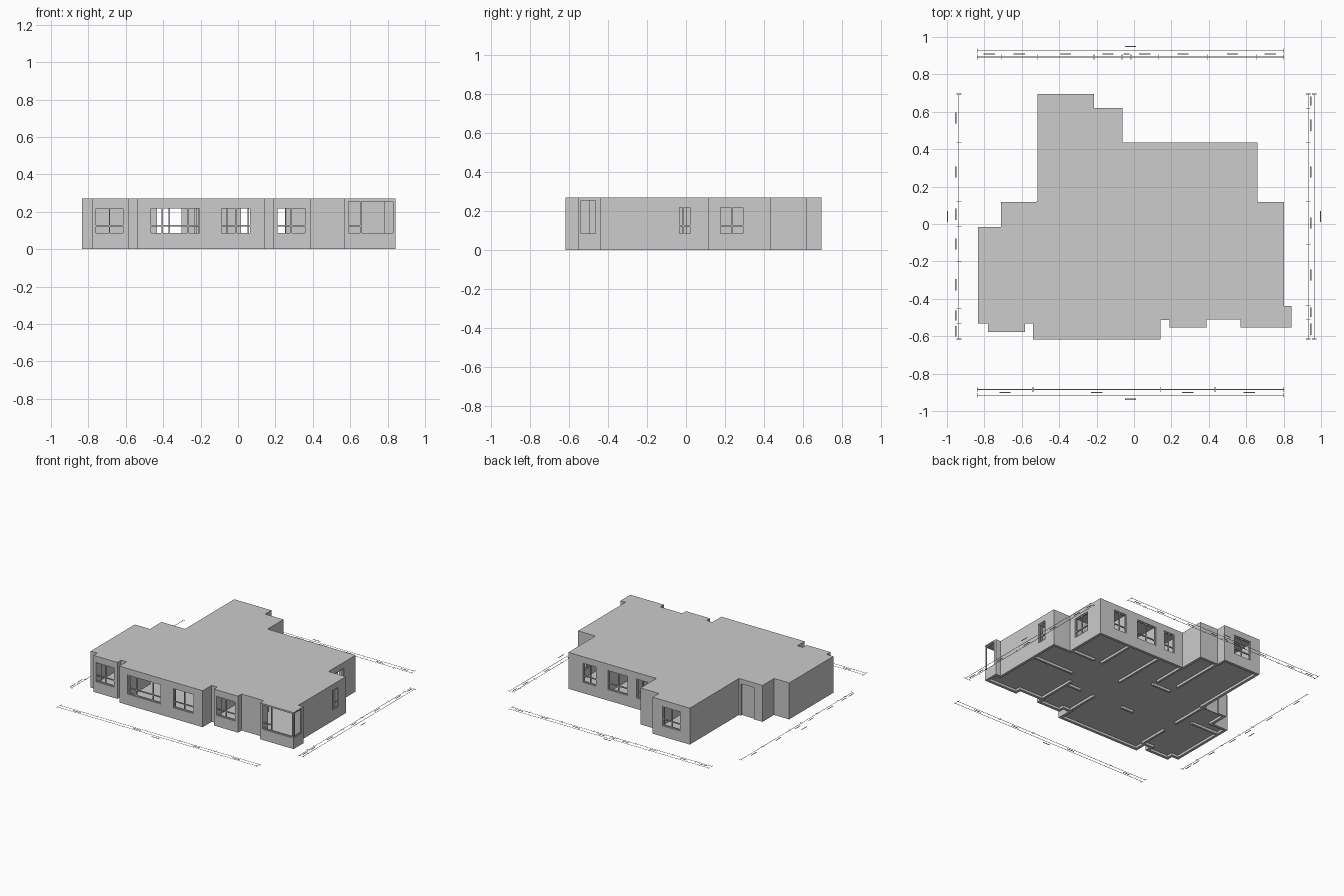
import bpy, bmesh
from mathutils import Vector

cube = bpy.data.objects.get("Cube")
if cube:
    bpy.data.objects.remove(cube, do_unlink=True)

HEIGHT, ROOF, THICK = 0.27, 0.008, 0.02
SILL, HEAD, TRANSOM = 0.08, 0.225, 0.122

# One plaster grey for the whole model
GREY = (0.604, 0.604, 0.604, 1)
plaster = bpy.data.materials.new("plaster grey")
plaster.use_nodes = True
plaster.diffuse_color = GREY
plaster.node_tree.nodes["Principled BSDF"].inputs["Base Color"].default_value = GREY


def add_box(bm, p, q):
    """Axis-aligned box between two opposite corners."""
    lo = [min(a, b) for a, b in zip(p, q)]
    hi = [max(a, b) for a, b in zip(p, q)]
    if min(h - l for l, h in zip(lo, hi)) < 1e-5:
        return
    for v in bmesh.ops.create_cube(bm, size=1)["verts"]:
        v.co = [h if c > 0 else l for c, l, h in zip(v.co, lo, hi)]


def finish(bm, name):
    bmesh.ops.recalc_face_normals(bm, faces=bm.faces)
    mesh = bpy.data.meshes.new(name)
    bm.to_mesh(mesh)
    bm.free()
    mesh.materials.append(plaster)
    bpy.context.collection.objects.link(bpy.data.objects.new(name, mesh))


# Building footprint, counter-clockwise from the front left corner
outline = [Vector(p) for p in (
    (-.834, -.533), (-.78, -.533), (-.78, -.578), (-.584, -.578), (-.584, -.533),
    (-.54, -.533), (-.54, -.618), (.143, -.618), (.143, -.513), (.19, -.513),
    (.19, -.553), (.387, -.553), (.387, -.511), (.569, -.511), (.569, -.553),
    (.843, -.553), (.843, -.438), (.802, -.438), (.802, .118), (.66, .118),
    (.66, .435), (-.062, .435), (-.062, .621), (-.213, .621), (-.213, .694),
    (-.517, .694), (-.517, .118), (-.71, .118), (-.71, -.017), (-.834, -.017))]
COUNT = len(outline)


def direction(i):
    return (outline[(i + 1) % COUNT] - outline[i % COUNT]).normalized()


def inward(i):
    d = direction(i)
    return Vector((-d.y, d.x))


def slab(name, z0, z1, inset):
    """Footprint-shaped plate, pulled in from the outer walls."""
    bm = bmesh.new()
    ring = [p + inset * (inward(i - 1) + inward(i)) for i, p in enumerate(outline)]
    face = bm.faces.new([bm.verts.new((p.x, p.y, z0)) for p in ring])
    top = bmesh.ops.extrude_face_region(bm, geom=[face])["geom"]
    for v in top:
        if isinstance(v, bmesh.types.BMVert):
            v.co.z = z1
    finish(bm, name)


slab("roof", HEIGHT - ROOF, HEIGHT, 0)
slab("floor", 0.018, 0.024, 0.01)

# Openings: wall axis, wall position, low end, high end, bottom, top, mullions
openings = [
    ("y", -.578, -.767, -.607, SILL, HEAD, (.5,)),
    ("y", -.618, -.473, -.2, SILL, HEAD, (.25, .75)),
    ("y", -.618, -.094, .07, SILL, HEAD, (.5,)),
    ("y", -.553, .205, .366, SILL, HEAD, (.5,)),
    ("y", -.553, .583, .843, SILL, HEIGHT - ROOF, (.28,)),
    ("x", .843, -.553, -.456, SILL, HEIGHT - ROOF, ()),
    ("x", .802, -.04, .027, SILL, HEAD, (.4,)),
    ("x", .66, .17, .3, SILL, HEAD, (.5,)),
    ("y", .435, .43, .54, SILL, HEAD, (.5,)),
    ("y", .435, .172, .335, SILL, HEAD, (.5,)),
    ("y", .435, .01, .1, SILL, HEAD, (.5,)),
    ("y", .694, -.44, -.295, SILL, HEAD, (.5,)),
    ("y", .118, -.64, -.535, 0, .235, None)]

walls, frames, doors = bmesh.new(), bmesh.new(), bmesh.new()


def build_wall(i):
    """One outer wall, split around its openings, with frames set in them."""
    a, b = outline[i], outline[(i + 1) % COUNT]
    d, n, length = direction(i), inward(i), (b - a).length

    def piece(bm, s0, s1, z0, z1, near=0, far=THICK):
        p, q = a + d * s0 + n * near, a + d * s1 + n * far
        add_box(bm, (*p, z0), (*q, z1))

    # Inner corners of the footprint need the wall carried on to close the joint
    start = -THICK if direction(i - 1).cross(d) < 0 else 0
    end = length + (THICK if d.cross(direction(i + 1)) < 0 else 0)
    along, fixed = (0, "y") if abs(d.x) > .5 else (1, "x")
    found = []
    for axis, pos, lo, hi, z0, z1, mullions in openings:
        ends = sorted(((lo - a[along]) * d[along], (hi - a[along]) * d[along]))
        inside = ends[0] > -.001 and ends[1] < length + .001
        if axis == fixed and abs(a[1 - along] - pos) < .001 and inside:
            found.append((*ends, z0, z1, mullions))
    top = HEIGHT - ROOF
    for s0, s1, z0, z1, mullions in sorted(found, key=lambda f: f[0]):
        piece(walls, start, s0, 0, top)
        piece(walls, s0, s1, 0, z0)
        piece(walls, s0, s1, z1, top)
        start = s1
        if mullions is None:
            piece(doors, s0, s1, z0, z1, .01, .016)
            continue
        bar, depth = .007, (.006, .014)
        for z in (z0, z1 - bar):
            piece(frames, s0, s1, z, z + bar, *depth)
        for s in (s0, s1 - bar):
            piece(frames, s, s + bar, z0, z1, *depth)
        for m in mullions:
            s = s0 + (s1 - s0) * m
            piece(frames, s - bar / 2, s + bar / 2, z0, z1, *depth)
        # The wide corner bay has a transom in its narrow pane only
        reach = s0 + (s1 - s0) * .28 if z1 == top and mullions else s1
        if z1 != top or mullions:
            piece(frames, s0, reach, TRANSOM, TRANSOM + bar, *depth)
    piece(walls, start, end, 0, top)


for i in range(COUNT):
    build_wall(i)
finish(walls, "outer_walls")
finish(frames, "window_frames")
finish(doors, "entrance_door")

# Room partitions, with gaps left for doorways
partitions = bmesh.new()
for x, y0, y1 in ((-.517, -.53, -.3), (-.517, -.18, .12), (-.214, .2, .62),
                  (-.064, .17, .43), (.13, .0, .43), (.14, -.51, -.25),
                  (.385, -.5, -.2), (.385, .12, .43)):
    add_box(partitions, (x - .008, y0, 0), (x + .008, y1, HEIGHT - ROOF))
for y, x0, x1 in ((.12, .45, .657), (.12, -.214, -.06), (-.11, .45, .79),
                  (-.11, -.82, -.6), (-.25, -.2, -.1), (-.25, .26, .385)):
    add_box(partitions, (x0, y - .008, 0), (x1, y + .008, HEIGHT - ROOF))
finish(partitions, "inner_walls")


# Flat measuring lines on the ground around the building
def measure_line(name, axis, pos, stops, mark):
    bm = bmesh.new()

    def strip(u0, u1, v, width=.003):
        p, q = (u0, v - width / 2), (u1, v + width / 2)
        if axis == "y":
            p, q = p[::-1], q[::-1]
        add_box(bm, (*p, 0), (*q, .001))

    strip(stops[0], stops[-1], pos)
    for s in stops:
        strip(s - .0015, s + .0015, pos, .025)
    for s0, s1 in zip(stops, stops[1:]):
        middle, half = (s0 + s1) / 2, min(.03, (s1 - s0) / 3)
        strip(middle - half, middle + half, mark, .006)
    finish(bm, name)


wide, deep = (-.838, .8), (-.615, .695)
measure_line("back_measure_total", "x", .927, wide, .95)
measure_line("back_measure_parts", "x", .893,
             (-.838, -.71, -.517, -.214, -.064, -.016, .13, .395, .657, .8), .908)
measure_line("front_measure_total", "x", -.915, wide, -.937)
measure_line("front_measure_parts", "x", -.885, (-.838, -.54, .142, .433, .8), -.9)
measure_line("left_measure_total", "y", .963, deep, .997)
measure_line("left_measure_parts", "y", .932,
             (-.615, -.51, -.435, -.11, .12, .437, .62, .695), .945)
measure_line("right_measure_total", "y", -.936, deep, -.997)
measure_line("right_measure_parts", "y", -.936,
             (-.615, -.53, -.45, -.2, -.015, .12, .437, .695), -.953)
